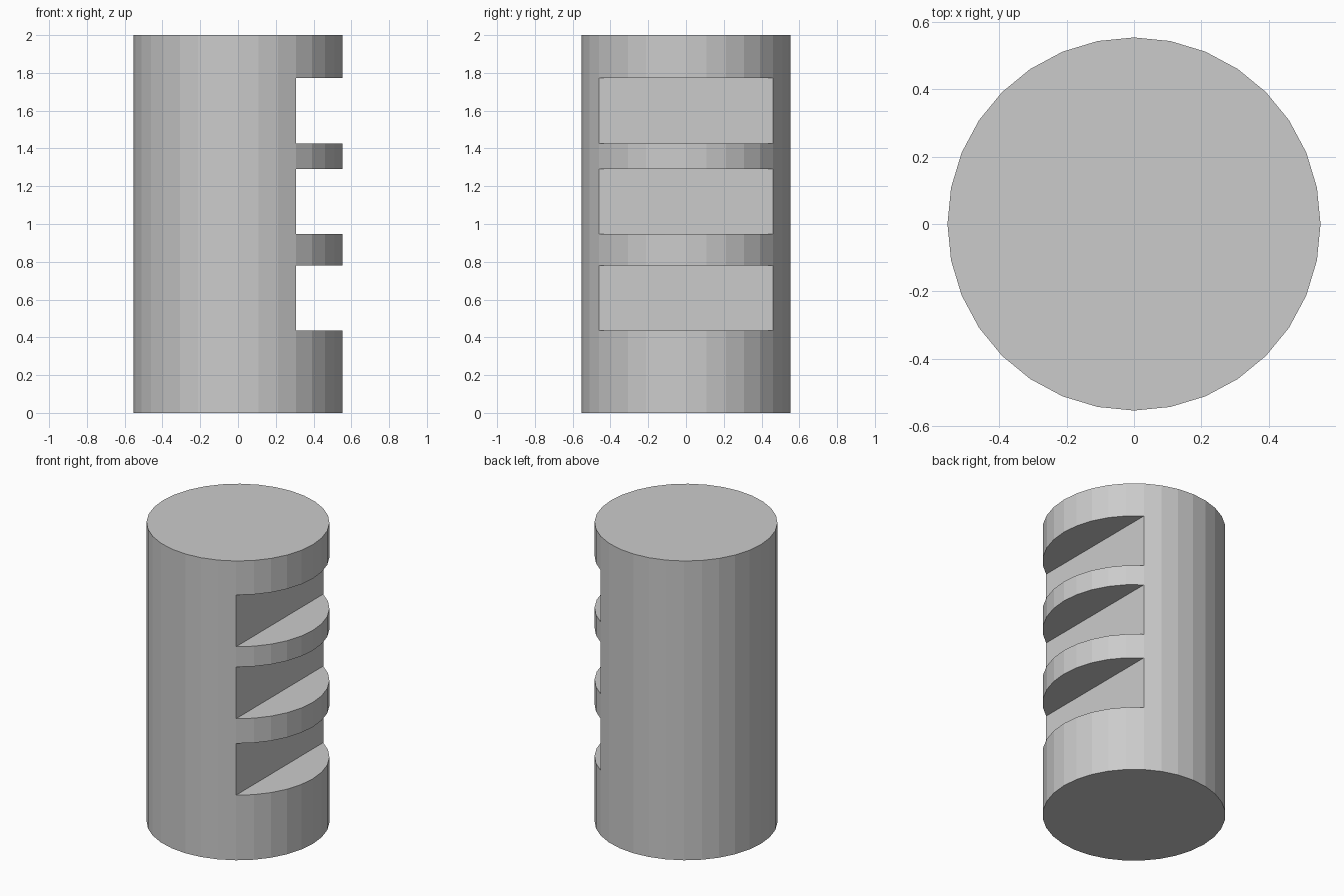
import bpy

if "Cube" in bpy.data.objects:
    bpy.data.objects.remove(bpy.data.objects["Cube"])

RADIUS, HEIGHT = 0.554, 2.0
SLOT_FACE_X = 0.308          # flat back wall of every slot
SLOT_HEIGHT = 0.346
SLOT_BOTTOMS = (0.435, 0.946, 1.427)

# Faceted solid column
bpy.ops.mesh.primitive_cylinder_add(vertices=32, radius=RADIUS, depth=HEIGHT,
                                    location=(0, 0, HEIGHT / 2))
column = bpy.context.object
column.name = "slotted_column"


def cut_slot(bottom):
    """Cut one flat-backed slot into the +x side of the column."""
    width = 0.6
    bpy.ops.mesh.primitive_cube_add(
        size=1, location=(SLOT_FACE_X + width / 2, 0, bottom + SLOT_HEIGHT / 2))
    cutter = bpy.context.object
    cutter.name = "slot_cutter"
    cutter.scale = (width, 1.6, SLOT_HEIGHT)
    cutter.hide_render = True

    cut = column.modifiers.new("slot", 'BOOLEAN')
    cut.operation = 'DIFFERENCE'
    cut.solver = 'EXACT'
    cut.object = cutter
    bpy.context.view_layer.objects.active = column
    bpy.ops.object.modifier_apply(modifier=cut.name)
    bpy.data.objects.remove(cutter)


# Three slots up the right side
for z in SLOT_BOTTOMS:
    cut_slot(z)
